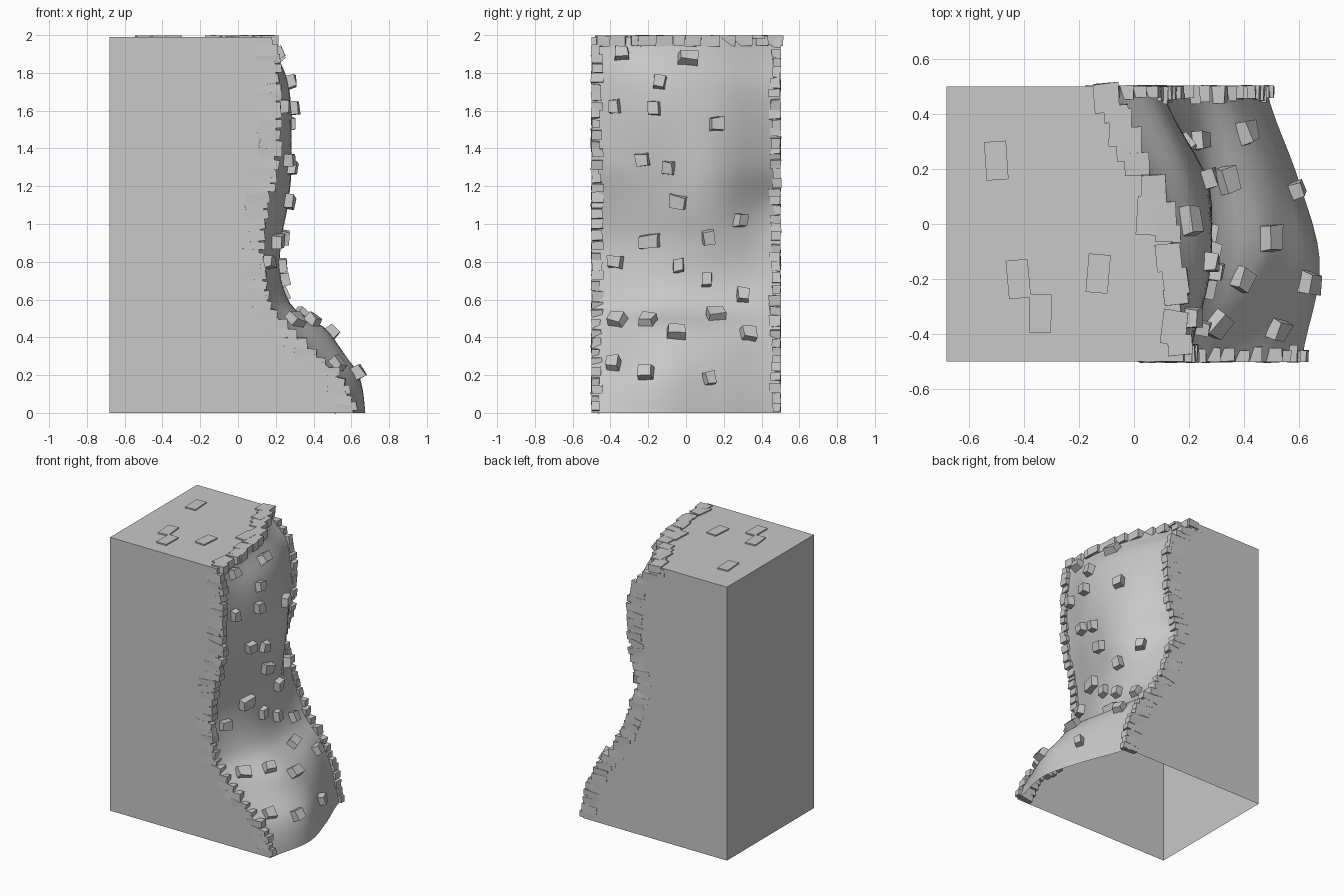
import bpy, bmesh, random
from math import radians
from mathutils import Matrix, Vector, Euler

random.seed(4)
if "Cube" in bpy.data.objects:
    bpy.data.objects.remove(bpy.data.objects["Cube"], do_unlink=True)

BACK, SIDE, TOP = -0.68, 0.5, 1.99

rock = bpy.data.materials.new("rock_grey")
rock.use_nodes = True
rock.diffuse_color = (0.58, 0.58, 0.58, 1)
rock.node_tree.nodes["Principled BSDF"].inputs["Base Color"].default_value = rock.diffuse_color

# Cliff relief: how far the face reaches out at each height, for four upright sections
HEIGHTS = [0, .2, .35, .45, .55, .7, .9, 1.1, 1.3, 1.6, 1.8, TOP]
DEPTHS = [-.5, -.15, .15, .5]
SECTIONS = [
    [.61, .52, .36, .26, .17, .13, .11, .14, .19, .2, .2, .18],
    [.675, .64, .53, .45, .29, .22, .2, .23, .26, .28, .25, .15],
    [.6, .56, .5, .42, .28, .22, .22, .25, .27, .25, .2, .07],
    [.48, .44, .38, .33, .24, .16, .09, .02, .08, .1, .06, -.1],
]


def curve_at(keys, values, t):
    """Smooth interpolation through the given values."""
    t = min(max(t, keys[0]), keys[-1])
    last = len(keys) - 1
    i = max(k for k in range(last) if keys[k] <= t)
    f = (t - keys[i]) / (keys[i + 1] - keys[i])
    a, b, c, d = (values[min(max(k, 0), last)] for k in range(i - 1, i + 3))
    return b + f / 2 * (c - a + f * (2 * a - 5 * b + 4 * c - d + f * (3 * (b - c) + d - a)))


def reach(y, z):
    return curve_at(DEPTHS, [curve_at(HEIGHTS, s, z) for s in SECTIONS], y)


def face_point(y, z):
    return Vector((reach(y, z), y, z))


def face_normal(y, z):
    e = 0.03
    along = face_point(y + e, z) - face_point(y - e, z)
    up = face_point(y, z + e) - face_point(y, z - e)
    return along.cross(up).normalized()


def finish(bm, name, smooth=False):
    mesh = bpy.data.meshes.new(name)
    bm.to_mesh(mesh)
    bm.free()
    mesh.materials.append(rock)
    for p in mesh.polygons:
        p.use_smooth = smooth
    obj = bpy.data.objects.new(name, mesh)
    bpy.context.collection.objects.link(obj)
    return obj


def add_stone(bm, place, size, taper=1.0, rough=0.0):
    """Box with a narrower outer (+z) end and slightly uneven corners."""
    verts = bmesh.ops.create_cube(bm, size=1)["verts"]
    for v in verts:
        k = taper if v.co.z > 0 else 1
        v.co = Vector((v.co.x * size[0] * k, v.co.y * size[1] * k, v.co.z * size[2]))
        v.co += Vector([random.uniform(-rough, rough) for _ in range(3)])
        v.co = place @ v.co


# Cliff face
COLS, ROWS = 16, 48
bm = bmesh.new()
grid = [[bm.verts.new(face_point(-SIDE + c / COLS, TOP * r / ROWS))
         for c in range(COLS + 1)] for r in range(ROWS + 1)]
for r in range(ROWS):
    for c in range(COLS):
        bm.faces.new((grid[r][c], grid[r][c + 1], grid[r + 1][c + 1], grid[r + 1][c]))
finish(bm, "cliff_face", smooth=True)

# Plain walls and top, open underneath
bm = bmesh.new()


def strip(inner, outer):
    a = [bm.verts.new(p) for p in inner]
    b = [bm.verts.new(p) for p in outer]
    for i in range(len(a) - 1):
        bm.faces.new((a[i], b[i], b[i + 1], a[i + 1]))


for y in (-SIDE, SIDE):
    levels = [TOP * r / ROWS for r in range(ROWS + 1)]
    strip([(BACK, y, z) for z in levels], [face_point(y, z) for z in levels])
ys = [-SIDE + c / COLS for c in range(COLS + 1)]
strip([(BACK, y, TOP) for y in ys], [face_point(y, TOP) for y in ys])
strip([(BACK, y, 0) for y in ys], [(BACK, y, TOP) for y in ys])
bmesh.ops.remove_doubles(bm, verts=bm.verts, dist=0.0001)
bmesh.ops.dissolve_limit(bm, angle_limit=radians(1), verts=bm.verts, edges=bm.edges)
bmesh.ops.recalc_face_normals(bm, faces=bm.faces)
finish(bm, "block_walls")

# Small bricks up both side edges of the cliff
bm = bmesh.new()
for side in (-1, 1):
    z = 0.03
    while z < TOP - 0.02:
        high = random.uniform(.04, .06)
        deep = random.uniform(.04, .065)
        x = reach(side * SIDE, z) - random.uniform(.025, .045)
        spin = Euler((0, random.uniform(-.2, .2), random.uniform(-.03, .03))).to_matrix().to_4x4()
        place = Matrix.Translation((x, side * (SIDE + .001 - deep / 2), z)) @ spin
        add_stone(bm, place, (.12, deep, high), rough=.003)
        z += high + random.uniform(-.004, .008)
finish(bm, "edge_bricks")

# Bricks along the top rim
bm = bmesh.new()
y = -SIDE + .06
while y < SIDE - .02:
    wide = random.uniform(.06, .13)
    x = reach(y, TOP) - random.uniform(.0, .03)
    spin = Matrix.Rotation(random.uniform(-.15, .15), 4, "Z")
    add_stone(bm, Matrix.Translation((x, y, TOP - .02)) @ spin, (.09, wide, .056), rough=.003)
    y += wide * .9
finish(bm, "rim_bricks")

# Flat slabs lying on the top
SLABS = [(-.5, .23), (-.42, -.2), (-.34, -.325), (-.13, -.18), (-.05, .35), (.05, .03)]
bm = bmesh.new()
for x, y in SLABS:
    spin = Matrix.Rotation(random.uniform(-.1, .1), 4, "Z")
    add_stone(bm, Matrix.Translation((x, y, TOP)) @ spin, (.08, .14, .018))
finish(bm, "top_slabs")

# Loose stones set in the cliff face: across, height, width
STONES = [
    (-.34, 1.9, .08), (.01, 1.87, .11), (-.14, 1.75, .07), (-.37, 1.62, .06),
    (-.17, 1.61, .07), (.16, 1.53, .07), (-.23, 1.34, .07), (-.09, 1.3, .06),
    (-.04, 1.12, .09), (.28, 1.02, .07), (-.19, .91, .11), (.12, .93, .07),
    (-.37, .8, .08), (-.04, .78, .06), (.11, .7, .06), (.3, .62, .07),
    (-.36, .48, .1), (-.2, .48, .09), (-.05, .42, .1), (.16, .51, .1),
    (.33, .41, .09), (-.38, .25, .08), (-.21, .21, .09), (.12, .18, .06),
]
bm = bmesh.new()
for y, z, wide in STONES:
    out = face_normal(y, z)
    across = Vector((0, 0, 1)).cross(out).normalized()
    turn = Matrix((across, out.cross(across), out)).transposed().to_4x4()
    spin = Matrix.Rotation(random.uniform(-.15, .15), 4, "Z")
    place = Matrix.Translation(face_point(y, z)) @ turn @ spin
    add_stone(bm, place, (wide, .075, .09), taper=.85, rough=.007)
finish(bm, "face_stones")
